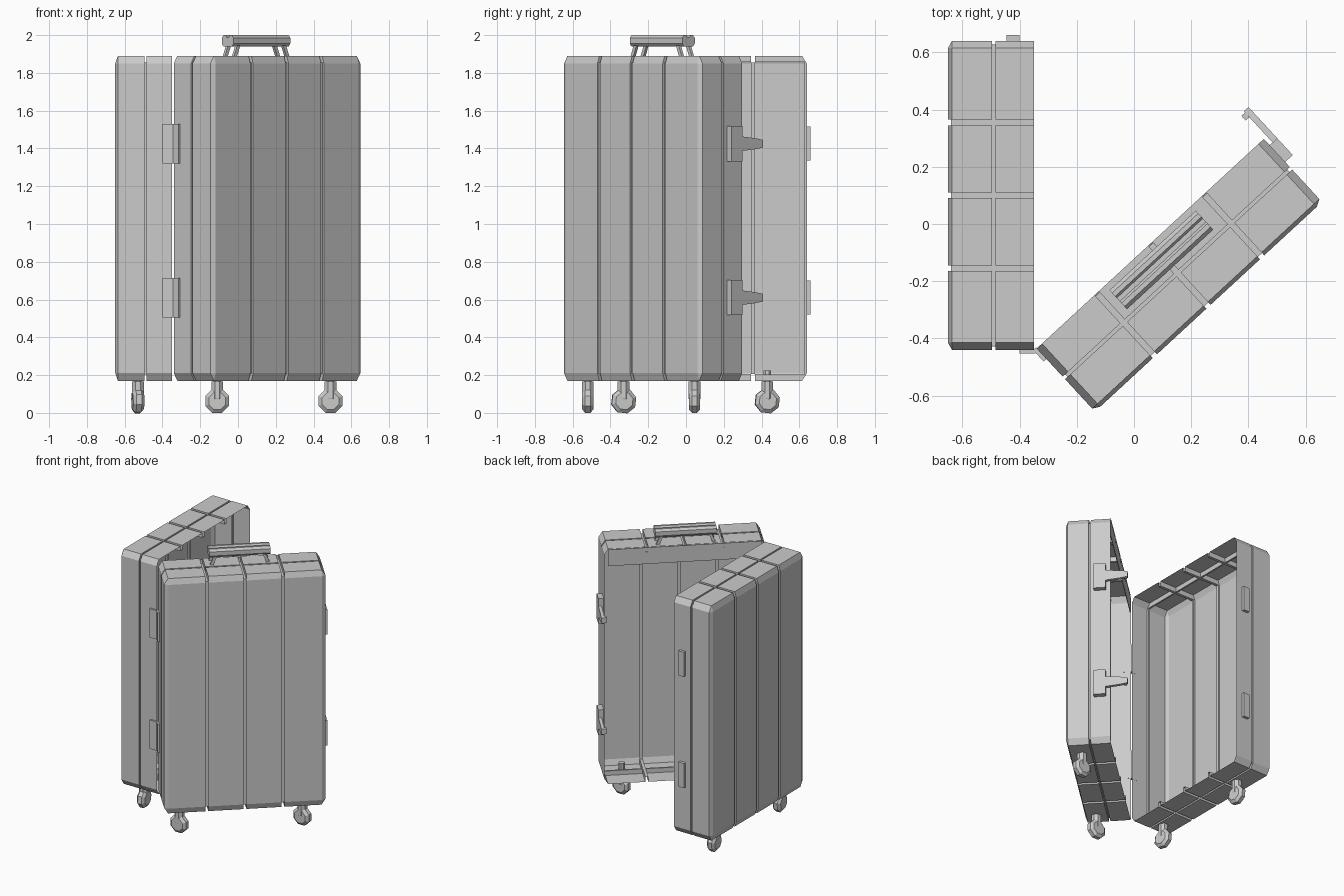
import bpy, bmesh, math
from mathutils import Matrix, Vector

if "Cube" in bpy.data.objects:
    bpy.data.objects.remove(bpy.data.objects["Cube"])

W, D, H, Z0 = 1.08, 0.30, 1.72, 0.17      # half-shell width, depth, height, base


def frame(ux, uy, vx, vy, ox, oy):
    return Matrix(((ux, vx, 0, ox), (uy, vy, 0, oy), (0, 0, 1, 0), (0, 0, 0, 1)))


# local axes of each half: u = along width from hinge, v = depth from open rim
C, S = math.cos(math.radians(42.7)), math.sin(math.radians(42.7))
BACK = frame(0, 1, -1, 0, -0.35, -0.44)
FRONT = frame(C, S, S, -C, -0.34, -0.435)
WORLD = Matrix.Identity(4)


def finish(bm, name, M):
    bm.transform(M)
    if M.determinant() < 0:
        bmesh.ops.reverse_faces(bm, faces=bm.faces)
    me = bpy.data.meshes.new(name)
    bm.to_mesh(me)
    bm.free()
    ob = bpy.data.objects.new(name, me)
    bpy.context.collection.objects.link(ob)
    return ob


def box(name, lo, hi, M):
    lo, hi = Vector(lo), Vector(hi)
    bm = bmesh.new()
    bmesh.ops.create_cube(bm, size=1)
    for v in bm.verts:
        v.co = Vector([(lo[i] + hi[i]) / 2 + v.co[i] * (hi[i] - lo[i]) for i in range(3)])
    return finish(bm, name, M)


def skin(name, rings, M, closed=False):
    """Join equal cross-section rings into a solid."""
    bm = bmesh.new()
    R = [[bm.verts.new(p) for p in r] for r in rings]
    n = len(R[0])
    for i in range(len(R) if closed else len(R) - 1):
        a, b = R[i], R[(i + 1) % len(R)]
        for j in range(n):
            bm.faces.new((a[j], a[(j + 1) % n], b[(j + 1) % n], b[j]))
    if not closed:
        bm.faces.new(R[0])
        bm.faces.new(R[-1])
    bmesh.ops.recalc_face_normals(bm, faces=bm.faces)
    if M.determinant() < 0:
        # finish() flips once more, matching the mirrored transform
        pass
    return finish(bm, name, M)


def make_shell(name, M):
    # chamfered block, cut in half at the rim plane
    bm = bmesh.new()
    bmesh.ops.create_cube(bm, size=1)
    bmesh.ops.bevel(bm, geom=bm.edges[:], offset=0.0235, segments=1, affect='EDGES')
    for v in bm.verts:
        v.co = Vector(((v.co.x + 0.5) * W, v.co.y * 2 * D, (v.co.z + 0.5) * H + Z0))
    cut = bmesh.ops.bisect_plane(bm, geom=bm.verts[:] + bm.edges[:] + bm.faces[:],
                                 plane_co=(0, 0, 0), plane_no=(0, -1, 0), clear_outer=True)
    bmesh.ops.contextual_create(bm, geom=[e for e in cut['geom_cut']
                                          if isinstance(e, bmesh.types.BMEdge)])
    bmesh.ops.recalc_face_normals(bm, faces=bm.faces)
    block = finish(bm, name + "_block", WORLD)

    # grooves: three U-shaped ribs across the width, one ring round the depth
    cutters = []
    t, b = Z0 + H, Z0
    inner = [(-0.1, b + 0.035), (D - 0.011, b + 0.035), (D - 0.011, t - 0.035), (-0.1, t - 0.035)]
    outer = [(-0.1, b - 0.1), (D + 0.1, b - 0.1), (D + 0.1, t + 0.1), (-0.1, t + 0.1)]
    for u in (0.285, 0.54, 0.795):
        cutters.append(skin("groove_cutter", [
            [(u - .01, i[0], i[1]), (u + .01, i[0], i[1]), (u + .01, o[0], o[1]), (u - .01, o[0], o[1])]
            for i, o in zip(inner, outer)], WORLD))
    d = 0.012
    inner = [(d, b + .033), (W - d, b + .033), (W - d, t - .033), (d, t - .033)]
    outer = [(-.1, b - .1), (W + .1, b - .1), (W + .1, t + .1), (-.1, t + .1)]
    cutters.append(skin("groove_cutter", [
        [(i[0], .134, i[1]), (i[0], .146, i[1]), (o[0], .146, o[1]), (o[0], .134, o[1])]
        for i, o in zip(inner, outer)], WORLD, closed=True))
    for c in cutters:
        c.hide_render = True
        m = block.modifiers.new("groove", 'BOOLEAN')
        m.operation, m.solver, m.object = 'DIFFERENCE', 'EXACT', c
    dg = bpy.context.evaluated_depsgraph_get()
    dg.update()
    bm = bmesh.new()
    bm.from_object(block, dg)
    # open the rim
    rim = [f for f in bm.faces if all(v.co.y < 1e-4 for v in f.verts)]
    bmesh.ops.delete(bm, geom=rim, context='FACES')
    for o in cutters + [block]:
        bpy.data.objects.remove(o)
    return finish(bm, name, M)


def lathe(name, prof, pos, axis, n=8):
    """Revolve (radius, height) pairs about an axis through pos."""
    rings = [[(r * math.cos((k + .5) * math.tau / n), r * math.sin((k + .5) * math.tau / n), h)
              for k in range(n)] for r, h in prof]
    M = Matrix.Translation(pos) @ Vector((0, 0, 1)).rotation_difference(Vector(axis)).to_matrix().to_4x4()
    return skin(name, rings, M)


# shells
make_shell("back_shell", BACK)
make_shell("front_shell", FRONT)

# strip hanging inside the front shell's top rim
box("rim_strip", (0.025, 0.002, 1.765), (1.055, 0.006, 1.885), FRONT)

# swivel wheels
for x, y, axis in ((-0.53, -0.33, (1, 0.12, 0)), (-0.53, 0.43, (1, 0.12, 0)),
                   (-0.11, -0.52, (0, 1, 0)), (0.49, 0.045, (0, 1, 0))):
    lathe("wheel", [(.048, -.03), (.068, -.014), (.068, .014), (.048, .03)], (x, y, .063), axis)
    lathe("wheel_post", [(.024, .06), (.034, .075), (.034, .165), (.022, .166), (.022, .225)],
          (x, y, 0), (0, 0, 1))

for z in (0.61, 1.425):
    # hinge leaves
    box("hinge_leaf_back", (-0.013, -0.005, z - .105), (0.001, 0.05, z + .105), BACK)
    box("hinge_leaf_front", (-0.013, -0.005, z - .105), (0.001, 0.05, z + .105), FRONT)
    # catch on the back shell
    box("catch", (W - .001, .05, z - .09), (W + .02, .095, z + .09), BACK)
    # T-shaped latch on the front shell
    box("latch_plate", (W - .001, .03, z - .093), (W + .036, .11, z + .093), FRONT)
    skin("latch_tongue", [[(W + .014, v, z - h), (W + .036, v, z - h), (W + .036, v, z + h), (W + .014, v, z + h)]
                          for v, h in ((.03, .038), (-.07, .028), (-.118, .02))], FRONT)
    box("latch_hook", (W - .003, -.112, z - .018), (W + .015, -.09, z + .018), FRONT)

# carry handle: ridged grip on four splayed legs
UC, VC = 0.53, 0.068
prof = [(-.045, 1.955), (-.033, 1.94), (.033, 1.94), (.045, 1.955), (.045, 1.985), (.032, 2.0),
        (.016, 2.0), (.008, 1.988), (-.008, 1.988), (-.016, 2.0), (-.032, 2.0), (-.045, 1.985)]
skin("handle_grip", [[(UC + u, VC + v, z) for v, z in prof] for u in (-.205, .205)], FRONT)
for s in (-1, 1):
    for v in (-.036, .036):
        skin("handle_leg", [[(UC + s * u + a * .011, VC + v + c * .008, z)
                             for a, c in ((-1, -1), (1, -1), (1, 1), (-1, 1))]
                            for u, z in ((.19, 1.885), (.165, 1.945))], FRONT)
